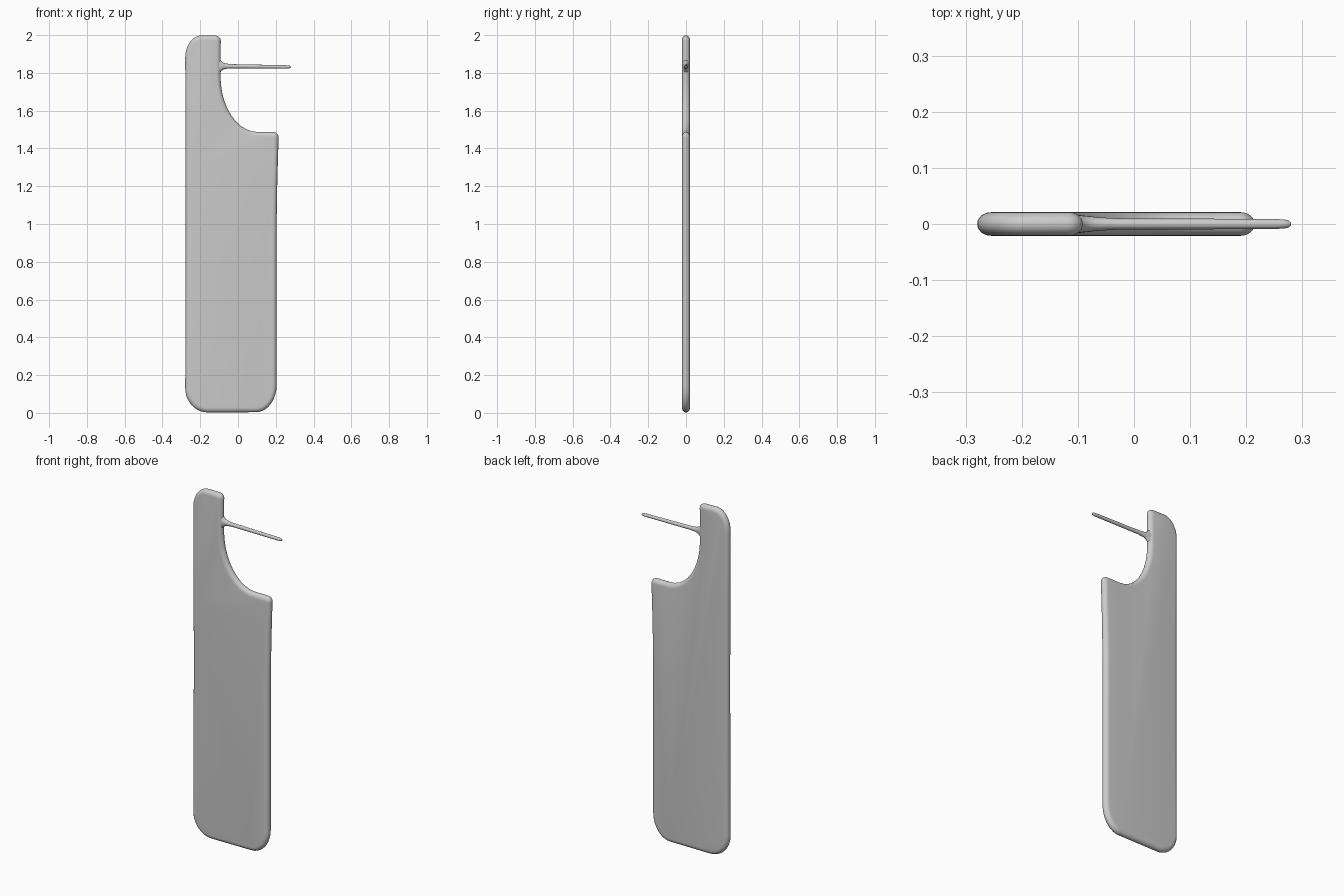
import bpy, bmesh, math
from mathutils import Vector

if "Cube" in bpy.data.objects:
    bpy.data.objects.remove(bpy.data.objects["Cube"])


def corner_curve(prev, cur, nxt, cut_in, cut_out, steps=10):
    """Rounded corner with its own cut length on each side."""
    k = 0.5523
    p0 = cur + (prev - cur).normalized() * cut_in
    p3 = cur + (nxt - cur).normalized() * cut_out
    p1, p2 = p0.lerp(cur, k), p3.lerp(cur, k)
    for i in range(steps + 1):
        t = i / steps
        s = 1 - t
        yield p0 * s**3 + p1 * 3 * s * s * t + p2 * 3 * s * t * t + p3 * t**3


def loft(name, rings):
    """Skin closed rings of equal length and cap both ends."""
    bm = bmesh.new()
    loops = [[bm.verts.new(p) for p in ring] for ring in rings]
    n = len(loops[0])
    for a, b in zip(loops, loops[1:]):
        for i in range(n):
            j = (i + 1) % n
            bm.faces.new((a[i], a[j], b[j], b[i]))
    bm.faces.new(loops[0])
    bm.faces.new(loops[-1])
    bmesh.ops.recalc_face_normals(bm, faces=bm.faces)
    mesh = bpy.data.meshes.new(name)
    bm.to_mesh(mesh)
    bm.free()
    obj = bpy.data.objects.new(name, mesh)
    bpy.context.collection.objects.link(obj)
    bpy.ops.object.select_all(action='DESELECT')
    obj.select_set(True)
    bpy.context.view_layer.objects.active = obj
    bpy.ops.object.shade_smooth_by_angle(angle=math.radians(40))
    return obj


# Flat panel: outline corners as x, z, cut before, cut after
corners = [
    (-0.28, 0.002, 0.13, 0.12),
    (0.204, 0.004, 0.11, 0.14),
    (0.204, 1.10, 0.20, 0.20),
    (0.216, 1.487, 0.03, 0.03),
    (-0.095, 1.487, 0.20, 0.30),
    (-0.091, 1.997, 0.027, 0.03),
    (-0.28, 2.00, 0.09, 0.12),
    (-0.276, 1.00, 0.30, 0.30),
]
pts = [Vector(c[:2]) for c in corners]
outline = []
for i, c in enumerate(corners):
    outline += corner_curve(pts[i - 1], pts[i], pts[(i + 1) % len(pts)], c[2], c[3])

normals = []
for i in range(len(outline)):
    t = (outline[(i + 1) % len(outline)] - outline[i - 1]).normalized()
    normals.append(Vector((t.y, -t.x)))

# Rounded rim, swept from the front face to the back face
inset, half = 0.025, 0.021
rings = []
for s in range(13):
    a = -math.pi / 2 + math.pi * s / 12
    d = inset * (1 - math.cos(a))
    ring = []
    for p, n in zip(outline, normals):
        q = p - n * d
        ring.append((q.x, half * math.sin(a), q.y))
    rings.append(ring)
loft("panel", rings)

# Thin side rod, flaring where it joins the panel: x, half height, half depth
sections = [
    (-0.115, 0.050, 0.017), (-0.098, 0.040, 0.016), (-0.090, 0.028, 0.015),
    (-0.080, 0.019, 0.014), (-0.065, 0.014, 0.012), (-0.03, 0.011, 0.010),
    (0.10, 0.010, 0.0095), (0.25, 0.009, 0.009), (0.268, 0.008, 0.008),
    (0.276, 0.006, 0.006), (0.28, 0.002, 0.002),
]
rings = []
for x, rz, ry in sections:
    z = 1.836 - 0.012 * (x + 0.1)
    rings.append([(x, ry * math.cos(a), z + rz * math.sin(a))
                  for a in (math.tau * i / 20 for i in range(20))])
loft("side_rod", rings)
